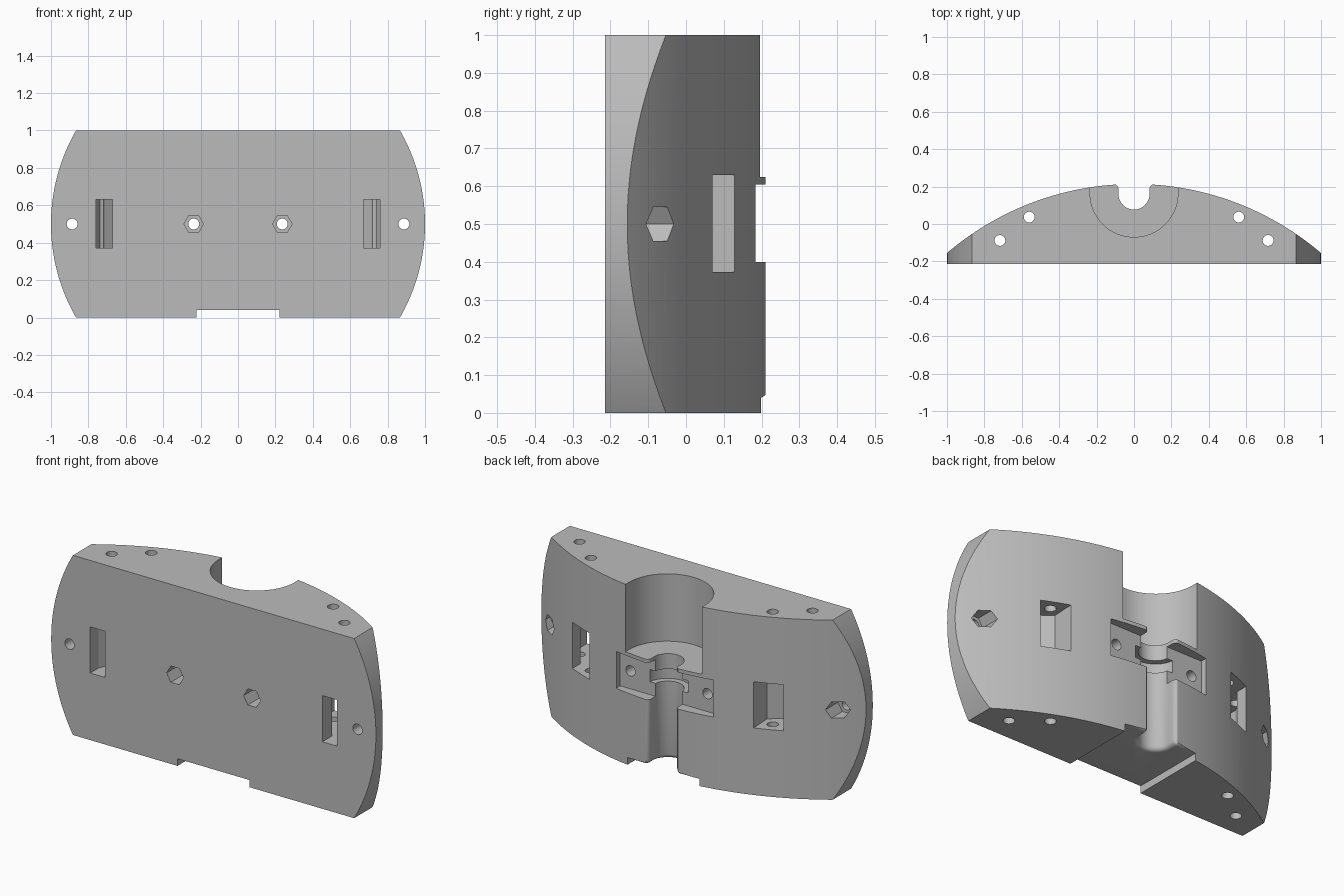
import bpy, bmesh, math

cube = bpy.data.objects.get("Cube")
if cube:
    bpy.data.objects.remove(cube)

grey = bpy.data.materials.new("plain_grey")
grey.use_nodes = True
grey.diffuse_color = (0.5, 0.5, 0.5, 1)
grey.node_tree.nodes["Principled BSDF"].inputs["Base Color"].default_value = (0.5, 0.5, 0.5, 1)

PLACE = {
    "x": lambda p, t: (t, p[0], p[1]),
    "y": lambda p, t: (p[0], t, p[1]),
    "z": lambda p, t: (p[0], p[1], t),
}


def loft(name, axis, sections):
    """Closed solid through matching outlines, each given as (position, points)."""
    bm = bmesh.new()
    rings = [[bm.verts.new(PLACE[axis](p, t)) for p in pts] for t, pts in sections]
    n = len(rings[0])
    for a, b in zip(rings, rings[1:]):
        for i in range(n):
            j = (i + 1) % n
            bm.faces.new((a[i], a[j], b[j], b[i]))
    bm.faces.new(rings[0])
    bm.faces.new(rings[-1])
    bmesh.ops.recalc_face_normals(bm, faces=bm.faces)
    mesh = bpy.data.meshes.new(name)
    bm.to_mesh(mesh)
    bm.free()
    mesh.materials.append(grey)
    obj = bpy.data.objects.new(name, mesh)
    bpy.context.collection.objects.link(obj)
    return obj


def prism(name, axis, pts, a, b):
    return loft(name, axis, [(a, pts), (b, pts)])


def arc(cx, cy, r, start, end, n):
    angles = [math.radians(start + (end - start) * i / n) for i in range(n + 1)]
    return [(cx + r * math.cos(t), cy + r * math.sin(t)) for t in angles]


def circle(cx, cy, r, n=24):
    return arc(cx, cy, r, 0, 360, n)[:-1]


def rect(x0, y0, x1, y1):
    return [(x0, y0), (x1, y0), (x1, y1), (x0, y1)]


def boolean(target, tool, operation="DIFFERENCE"):
    """Apply the tool to the target, then discard the tool."""
    tool.hide_render = True
    mod = target.modifiers.new("cut", "BOOLEAN")
    mod.operation = operation
    mod.solver = "EXACT"
    mod.object = tool
    bpy.context.view_layer.update()
    graph = bpy.context.evaluated_depsgraph_get()
    mesh = bpy.data.meshes.new_from_object(target.evaluated_get(graph))
    target.modifiers.remove(mod)
    target.data = mesh
    bpy.data.objects.remove(tool)


# Curved block: shallow arched back, flat front, ends rounded in front outline
C, R = -1.324, 1.538
half = math.degrees(math.asin(1.05 / R))
back = arc(0, C, R, 90 - half, 90 + half, 72)
body = prism("clamp_block", "z", [(-1.05, -0.215), (1.05, -0.215)] + back, 0, 1)
boolean(body, prism("end_rounding", "y", circle(0, 0.5, 1, 160), -1, 1), "INTERSECT")

# Wide upper bore, open to the back
bore = arc(0, 0.165, 0.235, 180, 360, 40)
boolean(body, prism("upper_bore", "z", bore + [(0.235, 0.4), (-0.235, 0.4)], 0.625, 1.2))


# Narrow channel with rounded lips, flaring at its lower end
def channel(grow):
    r, f = 0.083 + grow, 0.025
    u = arc(0, 0.16, r, 180, 360, 28)
    lip = arc(r + f, 0.188, f, 180, 90, 5)
    side = lip + [(r + f, 0.4)]
    return u + side + [(-x, y) for x, y in reversed(side)]


flare = [(0.065 - 0.025 * math.sin(t), channel(0.025 * (1 - math.cos(t))))
         for t in [math.radians(a) for a in (90, 70, 50, 30, 0)]]
boolean(body, loft("narrow_channel", "z", [(-0.1, channel(0.025))] + flare + [(0.7, channel(0))]))

# Notch under the block and the rounded edge above it
boolean(body, prism("bottom_notch", "y", rect(-0.222, -0.1, 0.222, 0.04), -1, 1))
edge = arc(0.194, 0.06, 0.02, -90, 0, 6)
boolean(body, prism("notch_edge", "x", [(0.194, 0.03)] + edge + [(0.3, 0.06), (0.3, 0.03)],
                    -0.222, 0.222))

# Rear plate recess and collar groove
boolean(body, prism("plate_recess", "y", rect(-0.3, 0.4, 0.3, 0.605), 0.15, 0.5))
boolean(body, prism("collar_groove", "z", circle(0, 0.163, 0.118, 48), 0.472, 0.54))

# Strap slots, bolt holes, nut seats and long pin holes on both sides
strap = [(0.76, -0.4), (0.76, -0.14), (0.715, -0.05), (0.65, 0.0), (0.65, 0.3),
         (0.51, 0.3), (0.505, 0.1), (0.5, 0.0), (0.67, -0.13), (0.67, -0.4)]
for s in (-1, 1):
    boolean(body, prism("strap_slot", "z", [(s * x, y) for x, y in strap], 0.373, 0.63))
    for x, start, end in ((0.237, -0.4, -0.1), (0.887, -0.145, 0.3)):
        boolean(body, prism("bolt_hole", "y", circle(s * x, 0.5, 0.029), -0.6, 0.6))
        boolean(body, prism("nut_seat", "y", circle(s * x, 0.5, 0.052, 6), start, end))
    for x, y in ((0.717, -0.088), (0.56, 0.037)):
        boolean(body, prism("pin_hole", "z", circle(s * x, y, 0.029), -0.2, 1.2))

# Smooth the curves and keep the machined edges crisp
bpy.ops.object.select_all(action="DESELECT")
body.select_set(True)
bpy.context.view_layer.objects.active = body
bpy.ops.object.shade_smooth_by_angle(angle=math.radians(25))
